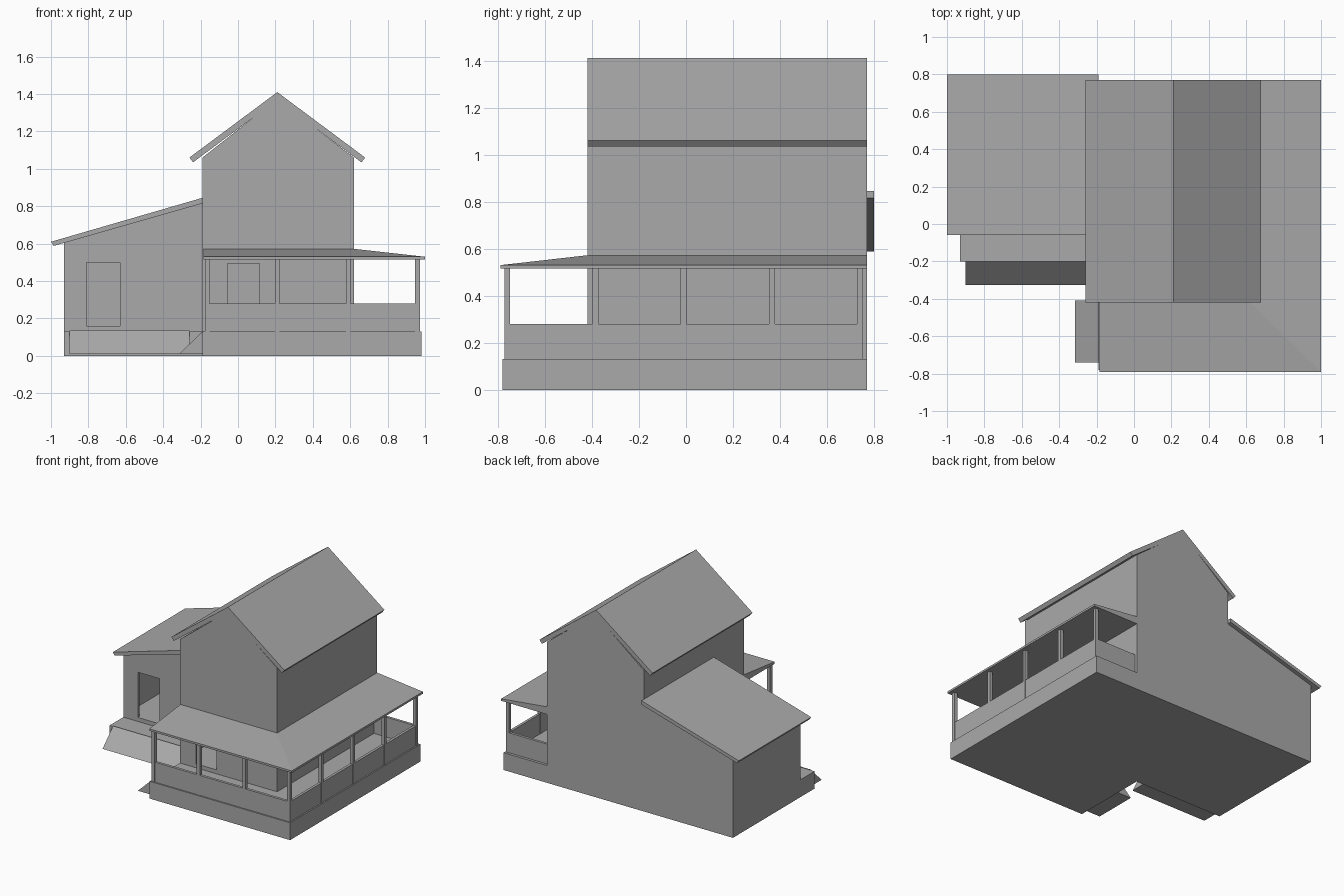
import bpy
import bmesh

cube = bpy.data.objects.get("Cube")
if cube:
    bpy.data.objects.remove(cube, do_unlink=True)

grey = bpy.data.materials.new("plain_grey")
grey.use_nodes = True
GREY = (0.4, 0.4, 0.4, 1)
grey.diffuse_color = GREY
grey.node_tree.nodes["Principled BSDF"].inputs["Base Color"].default_value = GREY


def loft(name, ring_a, ring_b):
    """Solid between two matching rings of points."""
    bm = bmesh.new()
    a = [bm.verts.new(p) for p in ring_a]
    b = [bm.verts.new(p) for p in ring_b]
    bm.faces.new(a)
    bm.faces.new(b[::-1])
    for i in range(len(a)):
        j = (i + 1) % len(a)
        bm.faces.new((a[i], b[i], b[j], a[j]))
    bmesh.ops.recalc_face_normals(bm, faces=bm.faces)
    mesh = bpy.data.meshes.new(name)
    bm.to_mesh(mesh)
    bm.free()
    mesh.materials.append(grey)
    obj = bpy.data.objects.new(name, mesh)
    bpy.context.scene.collection.objects.link(obj)
    return obj


def prism_y(name, profile, y0, y1):
    return loft(name, [(x, y0, z) for x, z in profile], [(x, y1, z) for x, z in profile])


def prism_x(name, profile, x0, x1):
    return loft(name, [(x0, y, z) for y, z in profile], [(x1, y, z) for y, z in profile])


def box(name, x0, x1, y0, y1, z0, z1):
    return prism_y(name, [(x0, z0), (x1, z0), (x1, z1), (x0, z1)], y0, y1)


def cut(target, cutter):
    mod = target.modifiers.new("cut", "BOOLEAN")
    mod.operation = "DIFFERENCE"
    mod.solver = "EXACT"
    mod.object = cutter
    bpy.context.view_layer.objects.active = target
    bpy.ops.object.modifier_apply(modifier=mod.name)
    bpy.data.objects.remove(cutter, do_unlink=True)


FRONT, BACK = -0.42, 0.77     # main walls
LEFT, RIGHT = -0.19, 0.62
DECK, RAIL, BEAM = 0.13, 0.28, 0.515

# Foundations
box("main_base", LEFT, 0.98, -0.78, BACK, 0, DECK)
box("side_base", -0.93, LEFT, -0.20, BACK, 0, DECK)

# Main house: hollow gabled walls with a front doorway
walls = prism_y("main_walls", [(LEFT, DECK), (RIGHT, DECK), (RIGHT, 1.06),
                               (0.21, 1.375), (LEFT, 1.06)], FRONT, BACK)
cut(walls, box("room", LEFT + .02, RIGHT - .02, FRONT + .02, BACK - .02, 0.16, 1.0))
cut(walls, box("doorway", -0.055, 0.115, FRONT - .1, FRONT + .1, 0.16, 0.495))
prism_y("main_roof", [(-0.26, 1.06), (0.21, 1.41), (0.68, 1.06),
                      (0.66, 1.035), (0.21, 1.37), (-0.24, 1.035)], FRONT, BACK)

# Side wing: lean-to walls, doorway and sloping roof
wing = prism_y("wing_walls", [(-0.93, DECK), (LEFT, DECK), (LEFT, 0.82), (-0.93, 0.605)],
               -0.035, BACK)
cut(wing, prism_y("wing_room", [(-0.91, 0.16), (-0.21, 0.16), (-0.21, 0.78), (-0.91, 0.58)],
                  -0.015, BACK - .02))
cut(wing, box("wing_doorway", -0.81, -0.63, -0.1, 0.05, 0.16, 0.5))
prism_y("wing_roof", [(-1.0, 0.61), (LEFT, 0.845), (LEFT, 0.815), (-0.985, 0.588)],
        -0.06, 0.80)

# Entrance ramps
prism_x("wing_ramp", [(-0.20, 0.135), (-0.325, 0.01), (-0.20, 0.01)], -0.90, -0.26)
prism_y("porch_ramp", [(LEFT, DECK), (-0.315, 0.01), (LEFT, 0.01)], -0.74, -0.41)

# Wrap-around porch roof with a hipped corner
eave = [(-0.185, -0.79), (1.0, -0.79), (1.0, BACK)]
wall_line = [(RIGHT, BACK), (RIGHT, FRONT), (-0.185, FRONT)]
plan = eave + wall_line
bm = bmesh.new()
low = [bm.verts.new((x, y, BEAM)) for x, y in plan]
top = [bm.verts.new((x, y, 0.53 if i < 3 else 0.572)) for i, (x, y) in enumerate(plan)]
for ring in (low, top):
    bm.faces.new((ring[0], ring[1], ring[4], ring[5]))
    bm.faces.new((ring[1], ring[2], ring[3], ring[4]))
for i in range(6):
    j = (i + 1) % 6
    bm.faces.new((low[i], low[j], top[j], top[i]))
bmesh.ops.recalc_face_normals(bm, faces=bm.faces)
roof_mesh = bpy.data.meshes.new("porch_roof")
bm.to_mesh(roof_mesh)
bm.free()
roof_mesh.materials.append(grey)
bpy.context.scene.collection.objects.link(bpy.data.objects.new("porch_roof", roof_mesh))

# Porch posts
post_spots = [(-0.165, -0.76), (0.21, -0.76), (0.59, -0.76), (0.96, -0.76)]
post_spots += [(0.96, y) for y in (-0.385, -0.01, 0.365, 0.74)]
for x, y in post_spots:
    box("porch_post", x - .0125, x + .0125, y - .0125, y + .0125, DECK, BEAM)

# Solid porch railings
box("front_railing", -0.165, 0.97, -0.77, -0.75, DECK, RAIL)
box("left_railing", 0.95, 0.97, -0.77, 0.75, DECK, RAIL)
box("back_railing", RIGHT, 0.96, 0.73, 0.75, DECK, RAIL)
